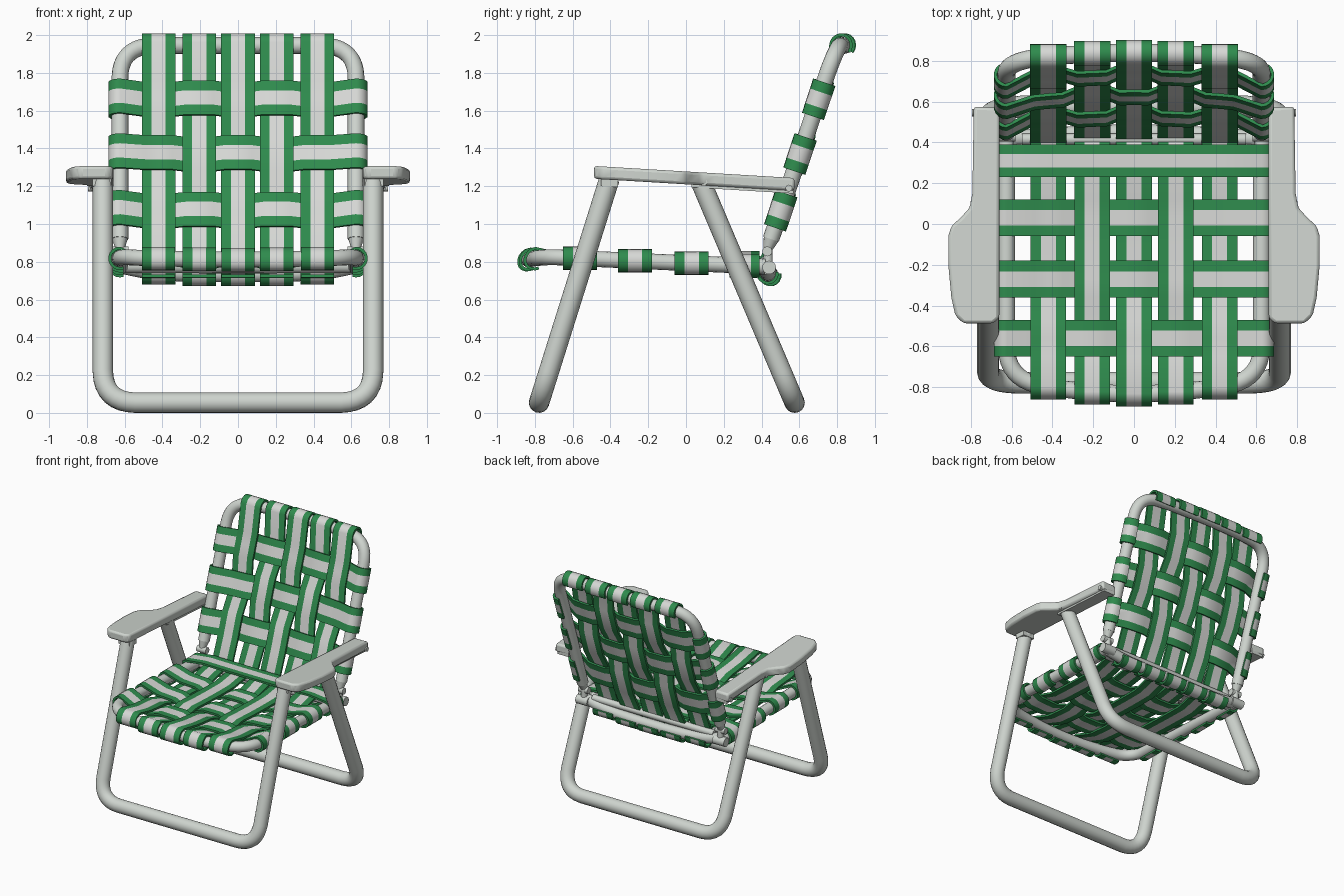
import bpy, bmesh, math
from mathutils import Vector as V

if "Cube" in bpy.data.objects:
    bpy.data.objects.remove(bpy.data.objects["Cube"])

def mat(name, c):
    m = bpy.data.materials.new(name)
    m.diffuse_color = (*c, 1)
    m.use_nodes = True
    m.node_tree.nodes["Principled BSDF"].inputs["Base Color"].default_value = m.diffuse_color
    return m

METAL = mat("pale grey frame", (0.62, 0.66, 0.62))
GREEN = mat("green webbing", (0.028, 0.26, 0.075))
WHITE = mat("white webbing stripe", (0.68, 0.69, 0.67))
X, Y, Z = V((1, 0, 0)), V((0, 1, 0)), V((0, 0, 1))

def finish(bm, name, mats, angle=40):
    bmesh.ops.recalc_face_normals(bm, faces=bm.faces)
    me = bpy.data.meshes.new(name)
    bm.to_mesh(me)
    bm.free()
    for m in mats:
        me.materials.append(m)
    for p in me.polygons:
        p.use_smooth = True
    me.set_sharp_from_angle(angle=math.radians(angle))
    ob = bpy.data.objects.new(name, me)
    bpy.context.collection.objects.link(ob)
    return ob

def sweep(name, pts, profile, ref, mats, white=()):
    """Sweep a closed profile along a path; ref fixes the roll."""
    bm, rings, n = bmesh.new(), [], len(profile)
    for i, p in enumerate(pts):
        t = (pts[min(i + 1, len(pts) - 1)] - pts[max(i - 1, 0)]).normalized()
        nor = t.cross(ref).normalized()
        side = nor.cross(t)
        rings.append([bm.verts.new(p + side * a + nor * b) for a, b in profile])
    for r0, r1 in zip(rings, rings[1:]):
        for k in range(n):
            f = bm.faces.new((r0[k], r0[(k + 1) % n], r1[(k + 1) % n], r1[k]))
            f.material_index = int(k in white)
    bm.faces.new(rings[0])
    bm.faces.new(rings[-1])
    return finish(bm, name, mats)

def circle(r, n=16):
    return [(r * math.cos(2 * math.pi * k / n), r * math.sin(2 * math.pi * k / n)) for k in range(n)]

def tube(name, pts, r, ref):
    return sweep(name, pts, circle(r), ref, [METAL])

def corner(a, b, c, r, n=8):
    """Rounded corner at b between a and c."""
    p, q = b + (a - b).normalized() * r, b + (c - b).normalized() * r
    mid = b * 0.93 + (p + q) * 0.035
    return [p * (1 - t) ** 2 + mid * 2 * t * (1 - t) + q * t * t for t in (k / n for k in range(n + 1))]

def rod(name, p, q, r1, r2=None):
    p, q = V(p), V(q)
    bm = bmesh.new()
    rot = (q - p).to_track_quat('Z', 'Y').to_matrix().to_4x4()
    rot.translation = (p + q) / 2
    bmesh.ops.create_cone(bm, cap_ends=True, segments=16, radius1=r1, radius2=r2 or r1,
                          depth=(q - p).length, matrix=rot)
    return finish(bm, name, [METAL])

# Shapes of the seat and back surfaces
HW, R = 0.625, 0.042

def bulge(x):
    return max(0, 1 - (x / HW) ** 2)

def seat(x, y, h=0, sag=0.03):
    z = 0.793 - 0.045 * y - 0.8 * max(0, -0.68 - y) ** 2
    return V((x, y, z + h - sag * bulge(x) * max(0, 1 - ((y + 0.22) / 0.6) ** 2)))

def front_y(x):
    return -0.832 + 0.075 * (x / HW) ** 2

BN, BD = V((0, -0.947, 0.322)), V((0, 0.322, 0.947))

def back(x, z, h=0):
    y = 0.45 + 0.34 * (z - 0.92) + 0.04 * bulge(x) + 0.1 * max(0, 0.92 - z)
    return V((x, y, z)) + BN * h

# Leg loops
def leg(name, top, bottom, r=0.054, x=0.715):
    a, b, c, d = (V((-x, *top)), V((-x, *bottom)), V((x, *bottom)), V((x, *top)))
    tube(name, [a] + corner(a, b, c, 0.17) + corner(b, c, d, 0.17) + [d], r, (b - a).cross(X).normalized())

leg("front_leg", (-0.405, 1.24), (-0.778, 0.054))
leg("rear_leg", (0.08, 1.22), (0.575, 0.054))

# Seat frame with a bowed front bar
xs = [0.44 - 0.088 * k for k in range(11)]
fr = [V((x, front_y(x), 0)) for x in xs]
p0, p1 = V((HW, 0.42, 0)), V((HW, front_y(HW), 0))
path = [V((HW, 0.42 - 0.1 * k, 0)) for k in range(10)] + corner(p0, p1, fr[0], 0.15)
path += fr[1:-1]
path += [V((-p.x, p.y, 0)) for p in reversed(path[:19])]
tube("seat_frame", [seat(p.x, p.y, 0, 0) for p in path], R, Z)
REAR = 0.365
tube("seat_rear_rail", [seat(-0.6 + 0.12 * k, REAR) for k in range(11)], R - 0.006, Z)
tube("seat_cross_bar", [V((-0.55, 0.415, 0.8)), V((0.55, 0.415, 0.8))], 0.028, Z)

# Back frame with a bowed top bar
TOP, LOW = 1.945, 0.735
a, b, c = V((HW, 0.92, 0)), V((HW, TOP - 0.015, 0)), V((0.44, TOP, 0))
path = [a, V((HW, 1.3, 0)), V((HW, 1.6, 0))] + corner(a, b, c, 0.15)
n = len(path)
path += [V((x, TOP, 0)) for x in xs[1:-1]]
path += [V((-p.x, p.y, 0)) for p in reversed(path[:n])]
tube("back_frame", [back(p.x, p.y) for p in path], R + 0.002, BN)
low_z = lambda x: LOW + 0.04 * (x / 0.6) ** 4
tube("back_lower_rail", [back(x, low_z(x)) for x in (-0.6 + 0.1 * k for k in range(13))], R, Z)

# Webbing straps
def weave(u0, u1, crossings, base=0.01, amp=0.014, half=0.07):
    """Path (u, height): loop round one tube, weave over and under, loop round the other."""
    rr = R + 0.012
    arc = [math.radians(290 - 20 * k) for k in range(11)]
    out = [(u0 + rr * math.cos(t), rr * math.sin(t)) for t in arc]
    for c, s in crossings:
        for e in (-half, 0, half):
            out.append((c + e, base + amp * s))
    return out + [(u1 - rr * math.cos(t), rr * math.sin(t)) for t in reversed(arc)]

def strap(name, pts, ref, w):
    w, k, t = w / 2, w * 0.21, 0.008
    prof = [(-w, t), (-k, t), (k, t), (w, t), (w, -t), (k, -t), (-k, -t), (-w, -t)]
    sweep(name, pts, prof, ref, [GREEN, WHITE], white=(1, 5))

COLS = [-0.42, -0.205, 0, 0.205, 0.42]
BACK_ROWS = [(1.07, 0), (1.37, 1), (1.66, 0)]       # height, parity of columns on top
SEAT_ROWS = [(-0.56, 0), (-0.27, 1), (0.03, 1)]     # depth, parity of columns on top
sign = lambda i, par: 1 if i % 2 == par else -1

for i, x in enumerate(COLS):
    w = weave(low_z(x), TOP, [(z, sign(i, p)) for z, p in BACK_ROWS], half=0.09)
    strap(f"back_long_strap_{i}", [back(x, u, h) for u, h in w], X, 0.178)
    w = weave(front_y(x), REAR, [(y, sign(i, p)) for y, p in SEAT_ROWS], half=0.09)
    strap(f"seat_long_strap_{i}", [seat(x, u, h) for u, h in w], X, 0.175)
for j, (z, p) in enumerate(BACK_ROWS):
    w = weave(-HW, HW, [(x, -sign(i, p)) for i, x in enumerate(COLS)])
    strap(f"back_cross_strap_{j}", [back(u, z, h) for u, h in w], BD, 0.19)
for j, (y, p) in enumerate(SEAT_ROWS):
    w = weave(-HW, HW, [(x, -sign(i, p)) for i, x in enumerate(COLS)])
    strap(f"seat_cross_strap_{j}", [seat(u, y, h) for u, h in w], Y, 0.18)
w = weave(-HW, HW, [(x, 1) for x in COLS], base=0.058)
strap("seat_cross_strap_rear", [seat(u, 0.31, h) for u, h in w], Y, 0.16)

# Armrests, hinges and bolts on both sides
OUTLINE = [(0.66, 0.57), (0.785, 0.575), (0.792, 0.15), (0.805, 0.08), (0.85, 0.03), (0.895, -0.01),
           (0.91, -0.06), (0.91, -0.2), (0.895, -0.36), (0.875, -0.45), (0.835, -0.487),
           (0.69, -0.487), (0.66, -0.46)]
for s, side in ((-1, "left"), (1, "right")):
    bm = bmesh.new()
    top_z = lambda y: 1.308 - 0.06 * (y + 0.5)
    up = [bm.verts.new((s * x, y, top_z(y))) for x, y in OUTLINE]
    dn = [bm.verts.new((s * x, y, top_z(y) - 0.068)) for x, y in OUTLINE]
    bm.faces.new(up)
    bm.faces.new(dn)
    for k in range(len(up)):
        m = (k + 1) % len(up)
        bm.faces.new((up[k], up[m], dn[m], dn[k]))
    arm = finish(bm, f"{side}_armrest", [METAL])
    bev = arm.modifiers.new("soft edge", 'BEVEL')
    bev.width, bev.segments, bev.limit_method = 0.015, 2, 'ANGLE'
    # sockets under the armrest
    for nm, y, z, l in (("front", -0.405, 1.225, 0.09), ("rear", 0.3, 1.205, 0.54)):
        bm = bmesh.new()
        bmesh.ops.create_cube(bm, size=1)
        for v in bm.verts:
            yy = y + v.co.y * l
            v.co = V((s * (0.72 + v.co.x * 0.1), yy, z - 0.06 * (yy - y) + v.co.z * 0.055))
        finish(bm, f"{side}_{nm}_armrest_socket", [METAL])
    # bolts: armrest to legs and back, seat to legs
    for nm, y, z, xa, xb in (("rear_leg", 0.095, 1.22, 0.66, 0.80), ("back", 0.545, 1.19, 0.6, 0.795),
                             ("seat_front", -0.54, 0.815, 0.6, 0.72), ("seat_rear", 0.268, 0.78, 0.6, 0.72)):
        rod(f"{side}_{nm}_bolt", (s * xa, y, z), (s * xb, y, z), 0.018)
    # hinge between seat and back
    rod(f"{side}_hinge_cone", (s * HW, 0.432, 0.865), (s * HW, 0.452, 0.925), 0.024, R)
    rod(f"{side}_hinge_lug", (s * 0.62, 0.435, 0.76), (s * 0.62, 0.435, 0.875), 0.024)
    rod(f"{side}_hinge_upper_bolt", (s * 0.58, 0.43, 0.855), (s * 0.665, 0.43, 0.855), 0.026)
    rod(f"{side}_hinge_lower_bolt", (s * 0.57, 0.44, 0.77), (s * 0.675, 0.44, 0.77), 0.036)
